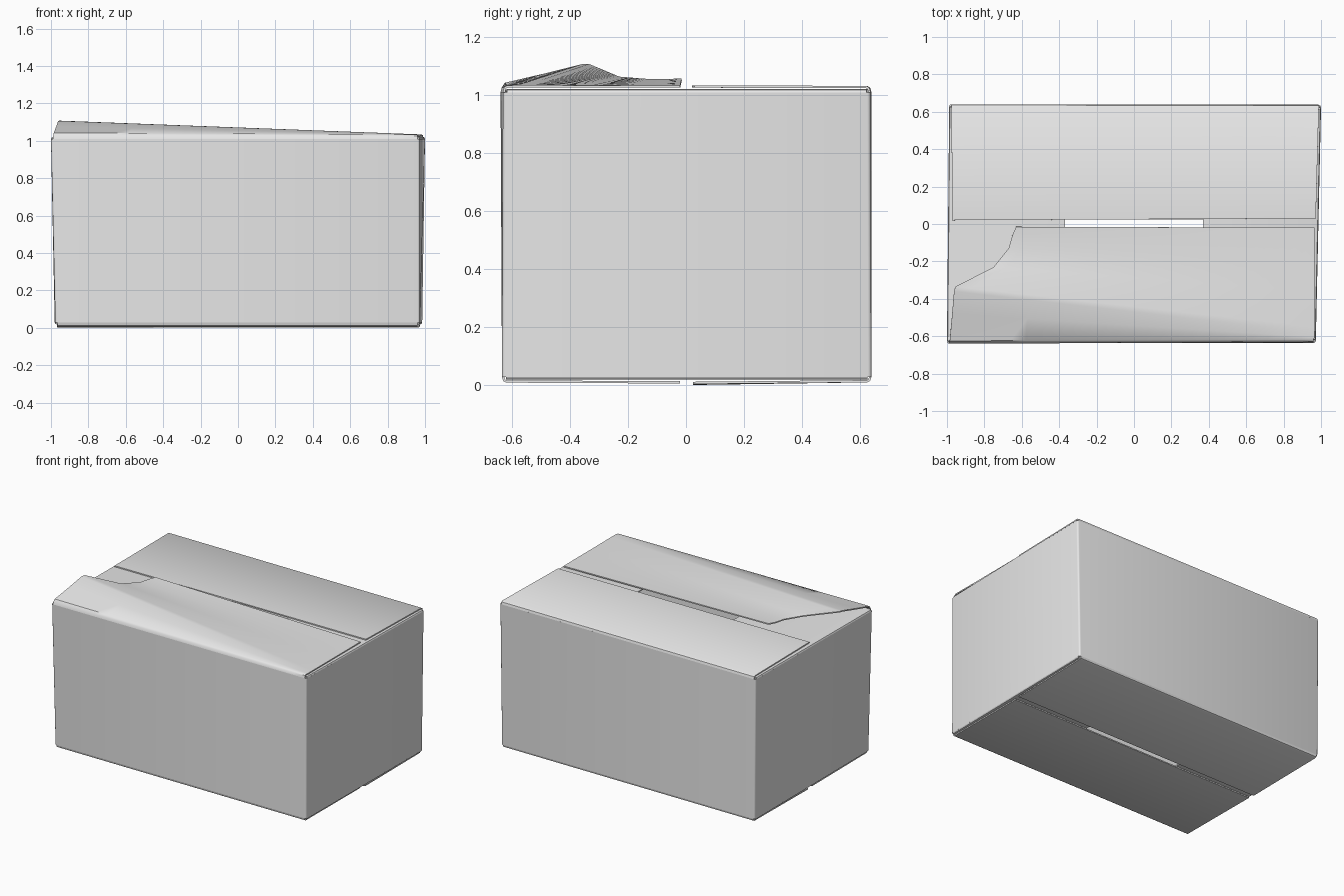
import bpy
import bmesh
from math import radians
from mathutils import Vector

cube = bpy.data.objects.get("Cube")
if cube:
    bpy.data.objects.remove(cube, do_unlink=True)

card = bpy.data.materials.new("plain grey card")
card.use_nodes = True
card.diffuse_color = (0.8, 0.8, 0.8, 1)
card.node_tree.nodes["Principled BSDF"].inputs["Base Color"].default_value = (0.8, 0.8, 0.8, 1)

WALL_TOP, WALL_BOTTOM = 1.01, 0.028
CARD = 0.008


def finish(name, bm):
    """Turn a sheet into a thick, smooth-shaded piece of card."""
    mesh = bpy.data.meshes.new(name)
    bm.to_mesh(mesh)
    bm.free()
    mesh.materials.append(card)
    obj = bpy.data.objects.new(name, mesh)
    bpy.context.collection.objects.link(obj)
    bpy.ops.object.select_all(action="DESELECT")
    obj.select_set(True)
    bpy.context.view_layer.objects.active = obj
    solid = obj.modifiers.new("thickness", "SOLIDIFY")
    solid.thickness = CARD
    solid.offset = -1
    bpy.ops.object.modifier_apply(modifier=solid.name)
    bpy.ops.object.shade_smooth_by_angle(angle=radians(40))
    return obj


def sheet(name, rows, up, columns=12):
    """Ruled sheet: each row is a pair of end points."""
    bm = bmesh.new()
    grid = [[bm.verts.new(Vector(a).lerp(Vector(b), i / columns))
             for i in range(columns + 1)] for a, b in rows]
    for r, s in zip(grid, grid[1:]):
        for i in range(columns):
            bm.faces.new((r[i], r[i + 1], s[i + 1], s[i]))
    bm.normal_update()
    bm.faces.ensure_lookup_table()
    if (bm.faces[-1].normal.z > 0) != up:
        bmesh.ops.reverse_faces(bm, faces=bm.faces[:])
    return finish(name, bm)


def hinge(a, b, inward, z_wall, z_flap):
    """Rounded fold from the wall edge a-b over to flap height."""
    rows = []
    for step, rise in ((0, 0), (0.004, 0.7), (0.014, 1)):
        z = z_wall + (z_flap - z_wall) * rise
        rows.append([(p[0] + inward[0] * step, p[1] + inward[1] * step, z) for p in (a, b)])
    return rows


# Four walls, slightly skewed, with rounded upright corners
top = [(-1.0, -0.64), (0.972, -0.632), (1.0, 0.637), (-0.988, 0.64)]
bottom = [(-0.977, -0.635), (0.972, -0.635), (0.985, 0.64), (-0.98, 0.64)]
bm = bmesh.new()
low = [bm.verts.new((x, y, WALL_BOTTOM)) for x, y in bottom]
high = [bm.verts.new((x, y, WALL_TOP)) for x, y in top]
for i in range(4):
    j = (i + 1) % 4
    bm.faces.new((low[i], low[j], high[j], high[i]))
upright = [e for e in bm.edges if abs(e.verts[0].co.z - e.verts[1].co.z) > 0.5]
bmesh.ops.bevel(bm, geom=upright, offset=0.012, segments=3, profile=0.5, affect="EDGES")
finish("box_walls", bm)

# Inner end flaps, top and bottom
for side, name in ((1, "left"), (-1, "right")):
    for corners, level, z_wall, z_flap in ((top, "top", WALL_TOP, 1.022),
                                           (bottom, "bottom", WALL_BOTTOM, 0.018)):
        front, back = (corners[1], corners[2]) if side > 0 else (corners[0], corners[3])
        a, b = (front[0], front[1] + 0.014), (back[0], back[1] - 0.014)
        rows = hinge(a, b, (-side, 0), z_wall, z_flap)
        rows.append([(side * 0.37, a[1] + 0.005, z_flap), (side * 0.37, b[1] - 0.005, z_flap)])
        sheet(f"{level}_{name}_inner_flap", rows, level == "top")


def outer_hinge(corners, front, z_wall, z_flap):
    a, b = (corners[0], corners[1]) if front else (corners[3], corners[2])
    return hinge((a[0] + 0.012, a[1]), (b[0] - 0.012, b[1]),
                 (0, 1 if front else -1), z_wall, z_flap)


# Flat outer flaps: back of the top, and both on the bottom
rows = outer_hinge(top, False, WALL_TOP, 1.032)
rows.append([(-0.972, 0.02, 1.034), (0.972, 0.03, 1.034)])
sheet("top_back_flap", rows, True)

rows = outer_hinge(bottom, False, WALL_BOTTOM, 0.009)
rows.append([(-0.965, 0.025, 0.0), (0.968, 0.025, 0.003)])
sheet("bottom_back_flap", rows, False)

rows = outer_hinge(bottom, True, WALL_BOTTOM, 0.008)
rows.append([(-0.965, -0.02, 0.005), (0.96, -0.02, 0.005)])
sheet("bottom_front_flap", rows, False)

# Bent front flap: a crease runs from the lifted corner across to the far hinge
rows = outer_hinge(top, True, WALL_TOP, 1.034)
rows[-1][0] = (-0.985, -0.625, 1.043)
rows += [
    [(-0.972, -0.48, 1.077), (0.965, -0.605, 1.034)],
    [(-0.962, -0.36, 1.107), (0.965, -0.58, 1.035)],
    [(-0.955, -0.335, 1.108), (0.965, -0.55, 1.035)],
    [(-0.75, -0.23, 1.064), (0.965, -0.36, 1.034)],
    [(-0.67, -0.13, 1.056), (0.965, -0.18, 1.034)],
    [(-0.65, -0.06, 1.056), (0.965, -0.07, 1.034)],
    [(-0.63, -0.015, 1.058), (0.965, -0.02, 1.034)],
]
sheet("top_front_flap", rows, True, 24)
